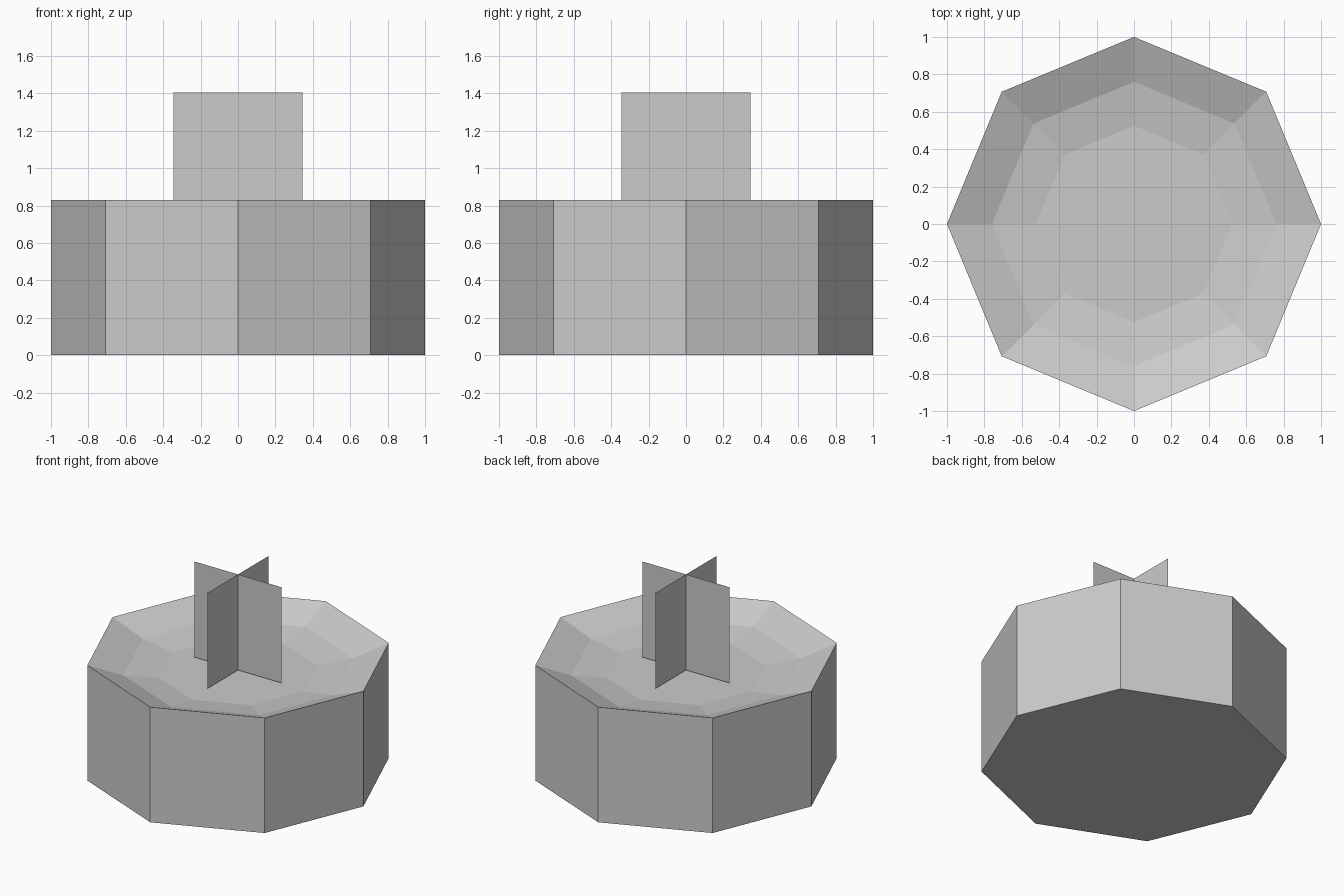
import bpy
import bmesh
from math import cos, sin, pi, radians
from mathutils import Matrix

if "Cube" in bpy.data.objects:
    bpy.data.objects.remove(bpy.data.objects["Cube"])

SIDES = 8


def finish(bm, name):
    mesh = bpy.data.meshes.new(name)
    bm.to_mesh(mesh)
    bm.free()
    obj = bpy.data.objects.new(name, mesh)
    bpy.context.collection.objects.link(obj)
    return obj


# Octagonal tub: stacked rings (radius, z) from base, up the wall, into the dish
bm = bmesh.new()
profile = [(1.0, 0.0), (1.0, 0.83), (0.76, 0.738), (0.525, 0.703)]
rings = [[bm.verts.new((r * cos(2 * pi * i / SIDES), r * sin(2 * pi * i / SIDES), z))
          for i in range(SIDES)] for r, z in profile]
for low, high in zip(rings, rings[1:]):
    for i in range(SIDES):
        j = (i + 1) % SIDES
        bm.faces.new((low[i], low[j], high[j], high[i]))
bm.faces.new(rings[0][::-1])
bm.faces.new(rings[-1])
finish(bm, "octagonal_tub")

# Two crossed upright square cards standing on the dish floor
half = 0.345
for name, angle in (("front_card", 0), ("side_card", 90)):
    bm = bmesh.new()
    turn = (Matrix.Translation((0, 0, 1.405 - half))
            @ Matrix.Rotation(radians(angle), 4, 'Z')
            @ Matrix.Rotation(radians(90), 4, 'X'))
    bmesh.ops.create_grid(bm, x_segments=1, y_segments=1, size=half, matrix=turn)
    finish(bm, name)
